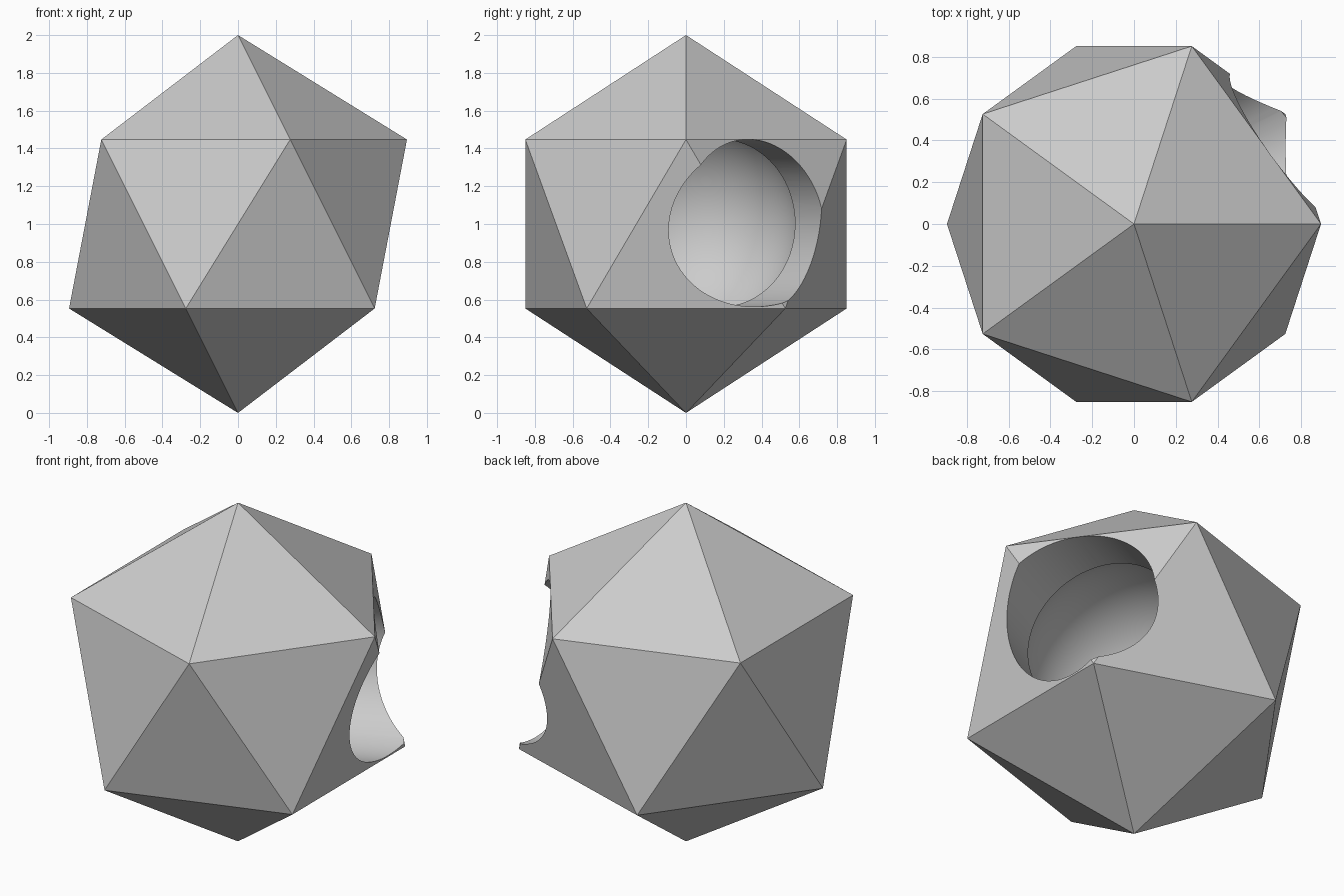
import bpy
import math
from mathutils import Vector, Matrix

cube = bpy.data.objects.get("Cube")
if cube:
    bpy.data.objects.remove(cube, do_unlink=True)

CENTRE = Vector((0, 0, 1))
HOLE_ANGLE = math.radians(26.6)
HOLE_RADIUS = 0.443
CAVITY_RADIUS = 0.6


def material(name, colour):
    mat = bpy.data.materials.new(name)
    mat.use_nodes = True
    mat.diffuse_color = colour
    mat.node_tree.nodes["Principled BSDF"].inputs["Base Color"].default_value = colour
    return mat


def cut(target, cutter):
    """Subtract the cutter from the target and remove it."""
    mod = target.modifiers.new("cut", 'BOOLEAN')
    mod.operation = 'DIFFERENCE'
    mod.solver = 'EXACT'
    mod.object = cutter
    cutter.hide_render = True
    bpy.context.view_layer.objects.active = target
    bpy.ops.object.modifier_apply(modifier=mod.name)
    bpy.data.objects.remove(cutter, do_unlink=True)


grey = material("light grey", (0.6, 0.6, 0.6, 1))

# Faceted twenty-sided shell
bpy.ops.mesh.primitive_ico_sphere_add(subdivisions=1, radius=1, location=CENTRE)
shell = bpy.context.object
shell.name = "faceted_shell"
shell.data.materials.append(grey)

# Spherical cavity in the middle
bpy.ops.mesh.primitive_uv_sphere_add(segments=96, ring_count=48,
                                     radius=CAVITY_RADIUS, location=CENTRE)
cavity = bpy.context.object
cavity.name = "cavity_cutter"
cavity.data.materials.append(grey)
cut(shell, cavity)

# Round opening bored sideways from the cavity to the outside
axis = Vector((math.cos(HOLE_ANGLE), math.sin(HOLE_ANGLE), 0))
bpy.ops.mesh.primitive_cylinder_add(vertices=96, radius=HOLE_RADIUS, depth=1.2)
bore = bpy.context.object
bore.name = "opening_cutter"
bore.matrix_world = (Matrix.Translation(CENTRE + axis * 0.7 + Vector((0, 0, 0.005)))
                     @ axis.to_track_quat('Z', 'Y').to_matrix().to_4x4())
bore.data.materials.append(grey)
bpy.context.view_layer.update()
cut(shell, bore)

# Smooth curved walls, crisp facets
bpy.ops.object.select_all(action='DESELECT')
shell.select_set(True)
bpy.context.view_layer.objects.active = shell
bpy.ops.object.shade_smooth_by_angle(angle=math.radians(20))
